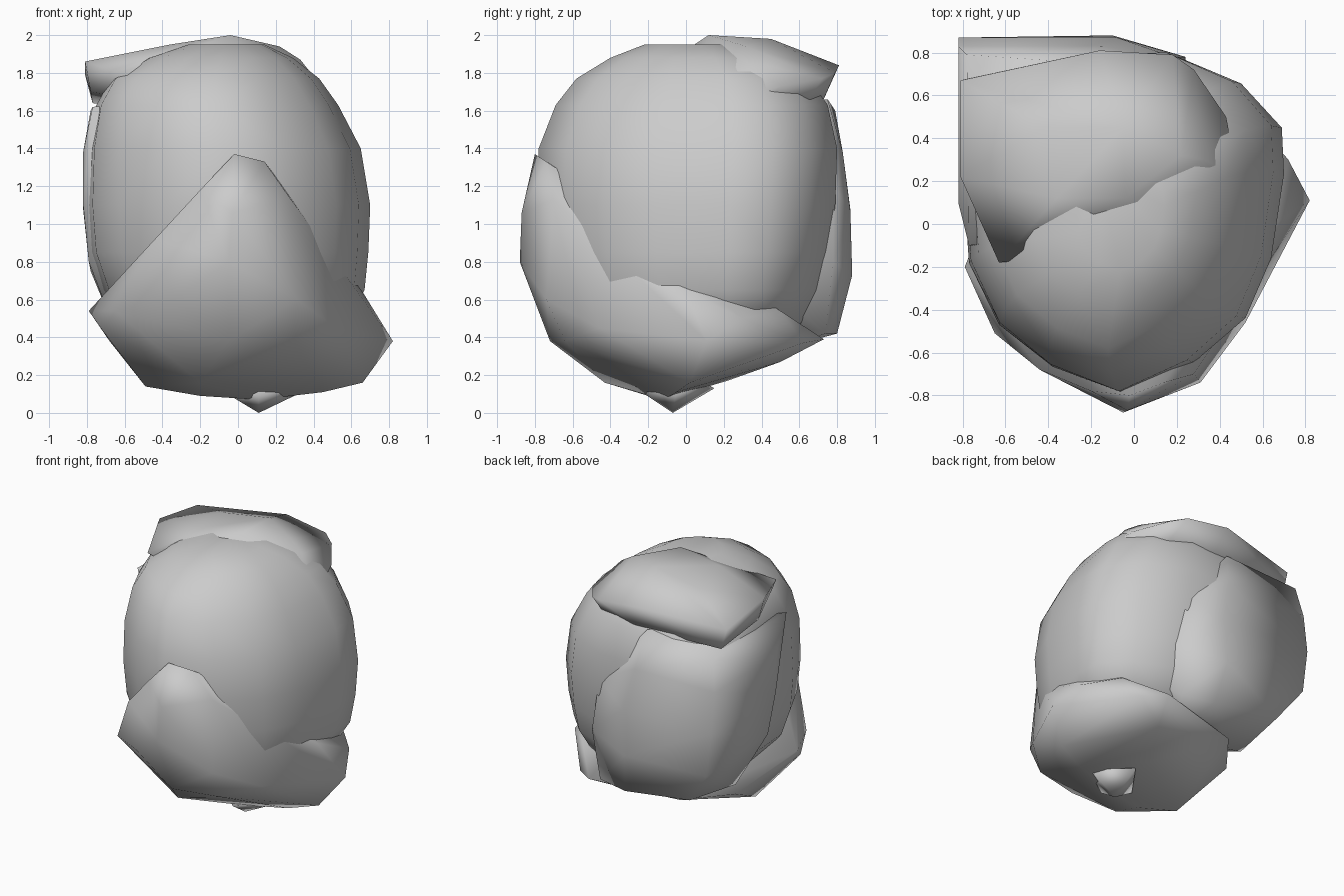
import bpy, bmesh

stone = bpy.data.materials.new("grey stone")
stone.diffuse_color = (0.6, 0.6, 0.6, 1)


def lump(name, points):
    """Smooth-shaded boulder wrapped around its outermost points."""
    bm = bmesh.new()
    for p in points:
        bm.verts.new(p)
    bmesh.ops.convex_hull(bm, input=bm.verts[:])
    bmesh.ops.delete(bm, geom=[v for v in bm.verts if not v.link_faces], context='VERTS')
    bmesh.ops.recalc_face_normals(bm, faces=bm.faces[:])
    for f in bm.faces:
        f.smooth = True
    mesh = bpy.data.meshes.new(name)
    bm.to_mesh(mesh)
    bm.free()
    mesh.materials.append(stone)
    bpy.context.collection.objects.link(bpy.data.objects.new(name, mesh))


# Large central boulder: one lopsided outline fitted to bounds at each height
OUTLINE = [(0.50, 0.61), (0.69, 0.41), (0.70, 0.20), (0.64, -0.18), (0.52, -0.45),
           (0.28, -0.65), (-0.05, -0.79), (-0.38, -0.67), (-0.63, -0.48),
           (-0.77, -0.20), (-0.80, 0.20), (-0.78, 0.58), (-0.40, 0.73), (0.18, 0.74)]


def fitted(z, x0, x1, y0, y1):
    return [(x0 + (x + 0.80) / 1.50 * (x1 - x0),
             y0 + (y + 0.79) / 1.53 * (y1 - y0), z) for x, y in OUTLINE]


core_rings = [
    (0.42, -0.52, 0.54, -0.60, 0.58),
    (0.65, -0.71, 0.67, -0.71, 0.70),
    (0.85, -0.78, 0.69, -0.76, 0.76),
    (1.10, -0.80, 0.70, -0.79, 0.79),
    (1.40, -0.79, 0.65, -0.78, 0.80),
    (1.63, -0.75, 0.53, -0.69, 0.75),
    (1.77, -0.67, 0.43, -0.58, 0.65),
    (1.88, -0.48, 0.29, -0.40, 0.45),
    (1.95, -0.27, 0.14, -0.22, 0.25)]
lump("core_boulder", [p for r in core_rings for p in fitted(*r)])

# Squarish boulder at the back left
lump("back_boulder", [
    (-0.78, 0.79, 1.60), (-0.82, 0.83, 1.38), (-0.82, 0.87, 1.08),
    (-0.78, 0.87, 0.75), (-0.60, 0.81, 0.50),
    (-0.20, 0.75, 1.66), (-0.15, 0.83, 1.38), (-0.08, 0.87, 1.07),
    (-0.10, 0.88, 0.73), (-0.05, 0.80, 0.42),
    (0.18, 0.78, 1.20), (0.24, 0.78, 0.80), (0.20, 0.74, 0.42),
    (-0.77, -0.10, 1.62), (-0.82, 0.10, 1.38), (-0.82, 0.10, 1.10),
    (-0.79, 0.15, 0.80), (-0.66, 0.35, 0.46), (-0.45, 0.45, 0.36), (0.00, 0.50, 0.34),
    (0.20, 0.00, 1.00), (-0.50, -0.10, 0.60)])

# Wide base stone, rising to a peak at the front
lump("base_boulder", [
    (-0.02, -0.80, 1.37), (0.14, -0.74, 1.33), (0.28, -0.70, 1.13),
    (-0.20, -0.78, 1.18), (-0.03, -0.87, 1.06), (-0.05, -0.88, 0.80),
    (-0.44, -0.68, 0.92), (0.36, -0.64, 0.75),
    (0.31, -0.74, 0.60), (-0.34, -0.73, 0.60), (-0.05, -0.72, 0.38),
    (0.30, -0.64, 0.38), (-0.65, -0.51, 0.54), (-0.72, -0.34, 0.44),
    (-0.79, -0.20, 0.54), (-0.68, -0.10, 0.38), (-0.49, -0.13, 0.14),
    (-0.20, -0.43, 0.16), (-0.20, -0.20, 0.09), (0.11, -0.12, 0.07),
    (0.45, -0.05, 0.11), (0.66, 0.02, 0.16), (0.82, 0.11, 0.38),
    (0.72, 0.30, 0.50), (0.66, 0.00, 0.64), (0.52, -0.46, 0.45),
    (0.52, 0.50, 0.54), (0.45, 0.62, 0.37), (0.30, 0.73, 0.39),
    (0.20, 0.50, 0.27), (0.05, 0.22, 0.17), (-0.36, 0.58, 0.35), (-0.60, 0.27, 0.34)])

# Blunt point under the base
lump("base_tip", [
    (0.11, -0.07, 0.00), (-0.04, -0.07, 0.09), (0.11, -0.22, 0.10),
    (0.36, -0.05, 0.12), (0.11, 0.15, 0.13), (0.11, -0.05, 0.25)])

# Slab lying over the top and back
lump("cap_slab", [
    (-0.81, 0.67, 1.79), (-0.16, 0.81, 1.84), (0.18, 0.79, 1.80),
    (0.28, 0.72, 1.77), (0.43, 0.50, 1.73), (0.48, 0.22, 1.68),
    (0.54, -0.06, 1.47), (0.33, 0.30, 1.87), (0.22, 0.32, 1.94),
    (-0.04, 0.12, 2.00), (-0.05, 0.45, 1.98), (-0.36, 0.12, 1.95),
    (-0.42, 0.45, 1.92), (-0.81, 0.22, 1.86), (-0.63, -0.18, 1.80),
    (-0.78, 0.25, 1.70), (-0.77, 0.68, 1.64), (-0.10, 0.72, 1.64), (0.25, 0.64, 1.64),
    (0.40, 0.40, 1.62)])
